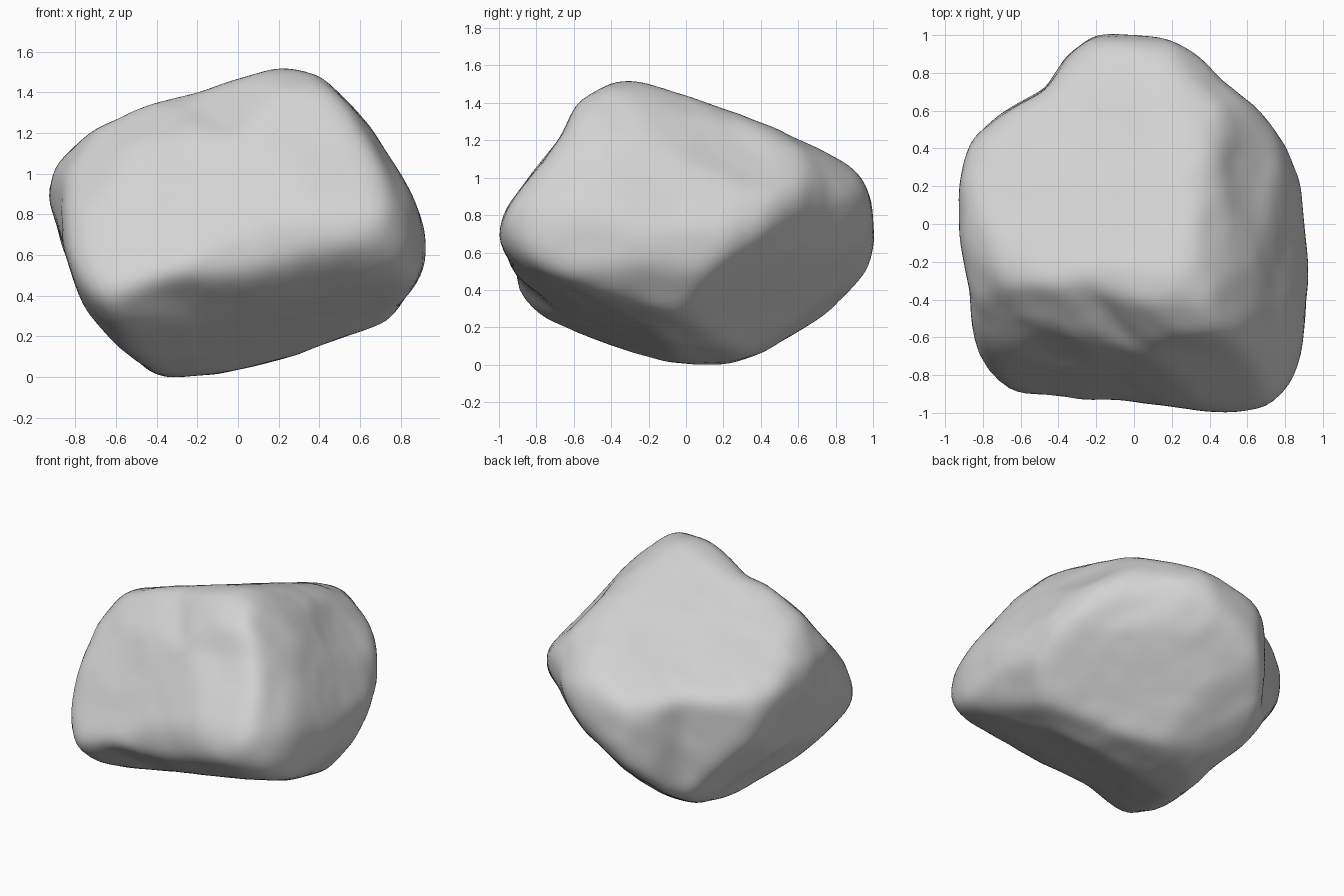
import bpy
import bmesh
from math import cos, sin, radians
from mathutils import Vector, noise

# Start clean
default_cube = bpy.data.objects.get("Cube")
if default_cube:
    bpy.data.objects.remove(default_cube, do_unlink=True)

CORE = Vector((0, 0, 0.72))
GROUND = Vector((0, 0, 0))
MIDDLE = Vector((0, 0, 0.755))

# Boulder outlines along each axis
front_outline = [(-.92, .87), (-.88, 1.03), (-.7, 1.2), (-.4, 1.34), (-.2, 1.37), (.2, 1.51),
                 (.41, 1.47), (.6, 1.27), (.8, .97), (.91, .72), (.91, .53), (.72, .27),
                 (.3, .12), (-.1, .02), (-.35, 0), (-.5, .03), (-.6, .15), (-.75, .35), (-.83, .6)]
side_outline = [(-1, .66), (-.97, .8), (-.8, 1.02), (-.65, 1.2), (-.57, 1.38), (-.45, 1.48),
                (-.3, 1.51), (0, 1.42), (.5, 1.23), (.9, 1.03), (.97, .9), (1, .65), (.97, .5),
                (.9, .37), (.65, .2), (.4, .07), (.2, 0), (-.2, .02), (-.4, .1), (-.7, .2),
                (-.9, .35), (-.98, .53)]
top_outline = [(-.2, 1), (.15, .98), (.35, .88), (.45, .75), (.65, .6), (.8, .4), (.87, .2),
               (.91, -.2), (.88, -.6), (.82, -.85), (.7, -.97), (.5, -1), (.2, -.95), (-.1, -.91),
               (-.4, -.96), (-.7, -.88), (-.82, -.7), (-.85, -.4), (-.92, 0), (-.92, .2),
               (-.85, .45), (-.7, .57), (-.45, .7), (-.35, .88)]

# Boulder outlines along three diagonals, measured from the middle
front_diagonal = [(-1.1, -.26), (-1.05, -.05), (-.89, .3), (-.71, .51), (-.6, .59), (-.2, .61),
                  (.06, .58), (.54, .59), (.72, .46), (.86, .25), (.91, .08), (.87, -.15),
                  (.78, -.36), (.68, -.53), (.53, -.65), (.27, -.69), (-.12, -.66), (-.5, -.62),
                  (-.82, -.62), (-.98, -.55), (-1.08, -.44)]
back_diagonal = [(-.03, .89), (.17, .82), (.32, .68), (.38, .59), (.52, .53), (.73, .35),
                 (.93, .11), (1.05, -.01), (1.1, -.15), (1.05, -.27), (.73, -.55), (.28, -.8),
                 (.03, -.84), (-.17, -.77), (-.42, -.61), (-.68, -.35), (-.78, -.18), (-.8, -.1),
                 (-.89, .03), (-.9, .13), (-.81, .21), (-.62, .39), (-.3, .72), (-.15, .86)]
under_diagonal = [(.04, .73), (.3, .69), (.65, .58), (.78, .46), (.84, .26), (.94, -.05),
                  (.91, -.21), (.68, -.47), (.52, -.58), (.3, -.79), (.1, -.94), (.02, -.96),
                  (-.09, -.91), (-.28, -.74), (-.67, -.55), (-1.09, -.3), (-1.18, -.18),
                  (-1.15, -.02), (-1.02, .17), (-.77, .43), (-.54, .59), (-.22, .69)]

# Broken faces: outward normal and plane offset
facets = {
    "sloping_top": ((-.3, .37, 1), 1.35),
    "front_slope": ((-.195, -.67, .386), .885),
    "left_slope": ((.759, .078, .423), .98),
    "front_overhang": ((.16, -.42, -1), -.02),
    "back_undercut": ((.4, .45, -.55), .13),
}

# Shallow hollows: centre, radius, depth
dents = [((.6, .25, 1.1), .3, .015), ((-.45, -.6, .95), .25, .02)]


def turned(azimuth, tilt):
    """Right and up directions of a turned, tilted outline."""
    a, t = radians(azimuth), radians(tilt)
    return (cos(a), sin(a), 0), (-sin(t) * sin(a), sin(t) * cos(a), cos(t))


def prism(outline, right, up, origin=GROUND):
    """Extruded outline as edges around the core."""
    right, up = Vector(right), Vector(up)
    offset = CORE - origin
    core = Vector((offset.dot(right), offset.dot(up)))
    points = [Vector(p) - core for p in outline]
    edges = [(points[i - 1], p - points[i - 1]) for i, p in enumerate(points)]
    return edges, right, up


def prism_reach(edges, right, up, ray):
    """Distance along the ray to the side of an extruded outline."""
    flat = Vector((ray.dot(right), ray.dot(up)))
    best = 9.0
    for start, edge in edges:
        bottom = flat.cross(edge)
        if abs(bottom) < 1e-6:
            continue
        reach = start.cross(edge) / bottom
        if 0 < reach < best and -1e-4 <= start.cross(flat) / bottom <= 1.0001:
            best = reach
    return best


def facet_reach(normal, offset, ray):
    """Distance along the ray to a flat broken face."""
    normal = Vector(normal)
    facing = normal.dot(ray)
    return (offset - normal.dot(CORE)) / facing if facing > 1e-6 else 9.0


prisms = [
    prism(front_outline, (1, 0, 0), (0, 0, 1)),
    prism(side_outline, (0, 1, 0), (0, 0, 1)),
    prism(top_outline, (1, 0, 0), (0, 1, 0)),
    prism(front_diagonal, *turned(38, 24), MIDDLE),
    prism(back_diagonal, *turned(218, 24), MIDDLE),
    prism(under_diagonal, *turned(140, -32), MIDDLE),
]


def carve(ray):
    """Nearest of all limits in this direction."""
    reaches = [prism_reach(*p, ray) for p in prisms]
    reaches += [facet_reach(n, offset, ray) for n, offset in facets.values()]
    return CORE + ray * min(reaches)


def weather(vert):
    """Small bumps and shallow hollows along the normal."""
    push = .016 + .01 * noise.noise(vert.co * 2.6) + .004 * noise.noise(vert.co * 7)
    for centre, radius, depth in dents:
        away = (vert.co - Vector(centre)).length / radius
        push -= depth * max(0, 1 - away * away) ** 2
    return vert.normal * push


# Carve the sphere, then wear its edges
bm = bmesh.new()
bmesh.ops.create_icosphere(bm, subdivisions=6, radius=1)
for vert in bm.verts:
    vert.co = carve(vert.co.normalized())
for _ in range(7):
    bmesh.ops.smooth_vert(bm, verts=bm.verts, factor=0.5,
                          use_axis_x=True, use_axis_y=True, use_axis_z=True)
bm.normal_update()
bumps = [weather(v) for v in bm.verts]
for vert, bump in zip(bm.verts, bumps):
    vert.co += bump

# Stand it on the ground
lowest = min(v.co.z for v in bm.verts)
bmesh.ops.translate(bm, verts=bm.verts, vec=(0, 0, -lowest))

mesh = bpy.data.meshes.new("boulder")
bm.to_mesh(mesh)
bm.free()
boulder = bpy.data.objects.new("boulder", mesh)
bpy.context.collection.objects.link(boulder)

# Plain grey stone
stone = bpy.data.materials.new("grey_stone")
stone.use_nodes = True
grey = (0.65, 0.65, 0.65, 1)
stone.diffuse_color = grey
stone.node_tree.nodes["Principled BSDF"].inputs["Base Color"].default_value = grey
mesh.materials.append(stone)
mesh.polygons.foreach_set("use_smooth", [True] * len(mesh.polygons))
mesh.update()
